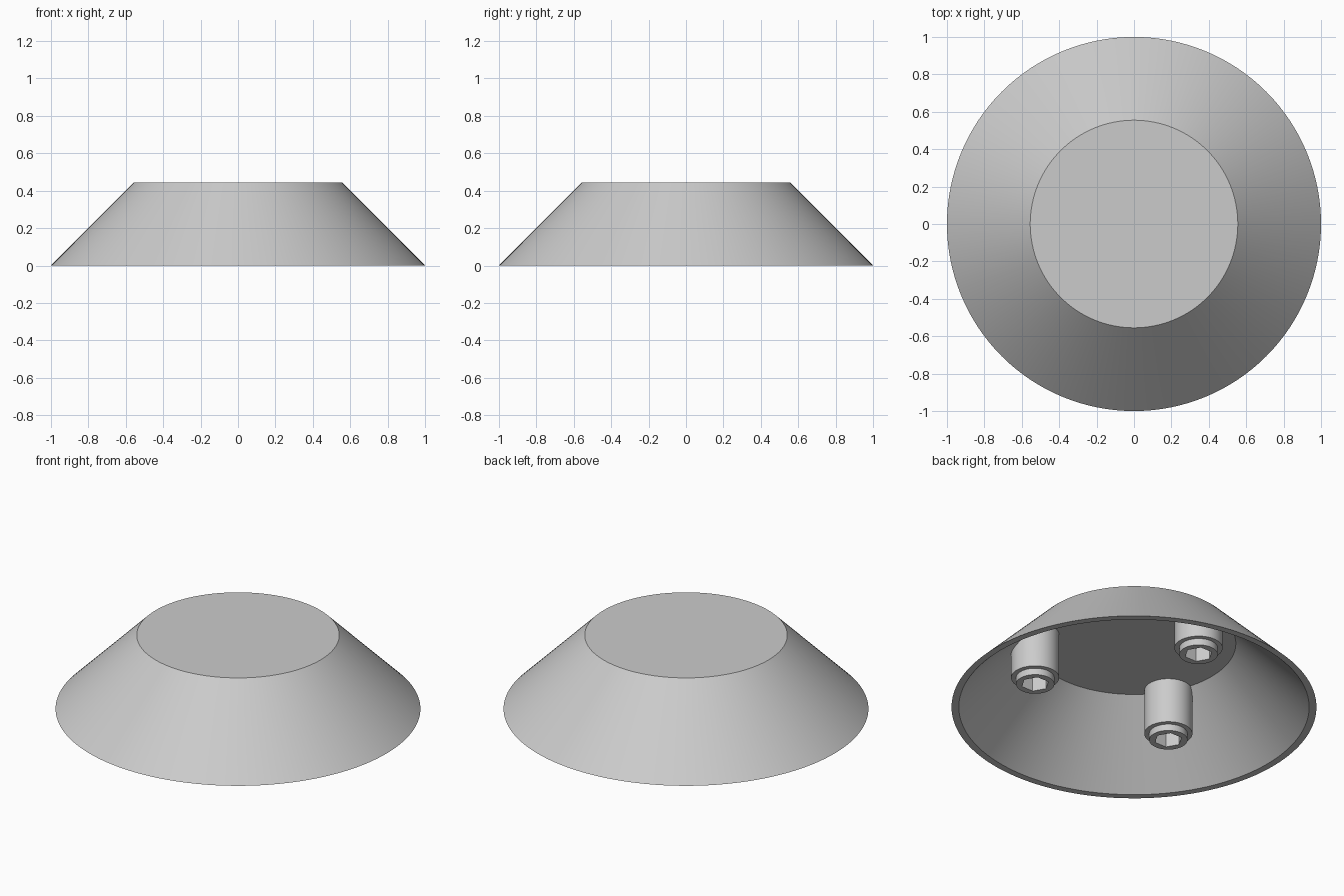
import bpy, bmesh
from math import cos, sin, pi, radians

if "Cube" in bpy.data.objects:
    bpy.data.objects.remove(bpy.data.objects["Cube"])

grey = bpy.data.materials.new("light grey")
grey.use_nodes = True
colour = (0.6, 0.6, 0.6, 1)
grey.diffuse_color = colour
grey.node_tree.nodes["Principled BSDF"].inputs["Base Color"].default_value = colour


def circle(r, z, sides):
    return [(r * cos(2 * pi * i / sides), r * sin(2 * pi * i / sides), z)
            for i in range(sides)]


def hexagon(r, z, sides):
    # points spread along the straight sides of a hexagon
    points = []
    for i in range(sides):
        a = 2 * pi * i / sides
        reach = r * cos(pi / 6) / cos(a % (pi / 3) - pi / 6)
        points.append((reach * cos(a), reach * sin(a), z))
    return points


def loft(name, rings, cap_start=True, cap_end=True):
    # skin consecutive rings of equal point count
    bm = bmesh.new()
    loops = [[bm.verts.new(p) for p in ring] for ring in rings]
    n = len(loops[0])
    for a, b in zip(loops, loops[1:]):
        for i in range(n):
            j = (i + 1) % n
            bm.faces.new((a[i], a[j], b[j], b[i]))
    if cap_start:
        bm.faces.new(loops[0][::-1])
    if cap_end:
        bm.faces.new(loops[-1])
    mesh = bpy.data.meshes.new(name)
    bm.to_mesh(mesh)
    bm.free()
    mesh.materials.append(grey)
    obj = bpy.data.objects.new(name, mesh)
    bpy.context.collection.objects.link(obj)
    bpy.ops.object.select_all(action="DESELECT")
    obj.select_set(True)
    bpy.context.view_layer.objects.active = obj
    bpy.ops.object.shade_smooth_by_angle(angle=radians(25))
    return obj


# hollow conical shell: ceiling, inner wall, rim, outer wall, top
shell = [(0.558, 0.402), (0.96, 0), (1, 0), (0.555, 0.445)]
loft("conical_shell", [circle(r, z, 128) for r, z in shell])

# three posts under the ceiling, each ending in a collar with a hex socket
SIDES = 48
for k, side in enumerate(("back", "right", "left")):
    angle = radians(90 + 120 * k)
    cx, cy = 0.55 * cos(angle), 0.55 * sin(angle)

    # the upper end follows the inside of the sloping wall
    top = []
    for x, y, z in circle(0.132, 0, SIDES):
        reach = ((x + cx) ** 2 + (y + cy) ** 2) ** 0.5
        top.append((x, y, min(0.42, 0.98 - reach)))

    post = loft(side + "_post", [
        hexagon(0.077, 0.21, SIDES),
        hexagon(0.077, 0.09, SIDES),
        circle(0.105, 0.09, SIDES),
        circle(0.105, 0.13, SIDES),
        circle(0.132, 0.13, SIDES),
        top], cap_end=False)
    post.location = (cx, cy, 0)
